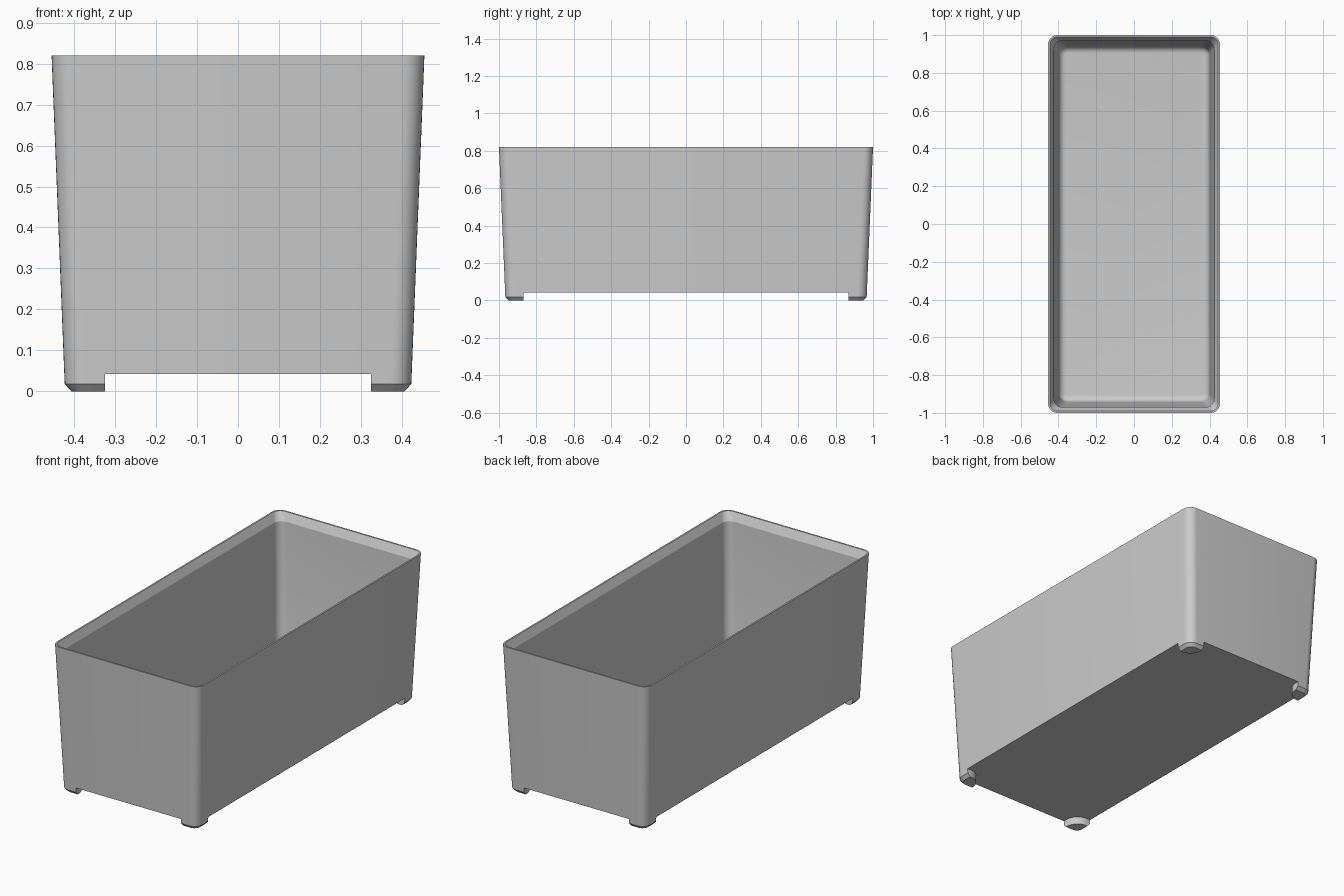
import bpy, bmesh, math

cube = bpy.data.objects.get("Cube")
if cube:
    bpy.data.objects.remove(cube, do_unlink=True)

grey = bpy.data.materials.new("light grey plastic")
grey.use_nodes = True
grey.diffuse_color = (0.6, 0.6, 0.6, 1)
grey.node_tree.nodes["Principled BSDF"].inputs["Base Color"].default_value = (0.6, 0.6, 0.6, 1)

TOP, BASE, CHAMFER = 0.82, 0.043, 0.018


def outer_size(z):
    """Half width and half length of the tapered shell at a height."""
    t = (TOP - z) / (TOP - CHAMFER)
    return 0.455 - 0.032 * t, 1.0 - 0.034 * t


def arc(cx, cy, r, start, steps=8):
    """Quarter circle, counter-clockwise."""
    return [(cx + r * math.cos(start + math.pi / 2 * i / steps),
             cy + r * math.sin(start + math.pi / 2 * i / steps)) for i in range(steps + 1)]


def rounded_rect(hx, hy, r):
    points = []
    for k, (sx, sy) in enumerate([(1, 1), (-1, 1), (-1, -1), (1, -1)]):
        points += arc(sx * (hx - r), sy * (hy - r), r, k * math.pi / 2)
    return points


def loft(name, sections):
    """Join matching outlines at successive heights and cap both ends."""
    bm = bmesh.new()
    rings = [[bm.verts.new((x, y, z)) for x, y in outline] for outline, z in sections]
    for a, b in zip(rings, rings[1:]):
        for i in range(len(a)):
            j = (i + 1) % len(a)
            bm.faces.new((a[i], a[j], b[j], b[i]))
    bm.faces.new(rings[0])
    bm.faces.new(rings[-1])
    bmesh.ops.recalc_face_normals(bm, faces=bm.faces)
    mesh = bpy.data.meshes.new(name)
    bm.to_mesh(mesh)
    bm.free()
    for poly in mesh.polygons:
        poly.use_smooth = True
    mesh.set_sharp_from_angle(angle=math.radians(20))
    mesh.materials.append(grey)
    obj = bpy.data.objects.new(name, mesh)
    bpy.context.collection.objects.link(obj)
    return obj


# Tapered shell: outside wall, rim, sloped lip, inside wall, filleted floor
def inset(z, d, r):
    hx, hy = outer_size(z)
    return rounded_rect(hx - d, hy - d, r)


WALL, FLOOR, FILLET, LIP = 0.028, 0.073, 0.035, 0.775
shell = [(inset(BASE, 0, 0.05), BASE), (inset(TOP, 0, 0.05), TOP),
         (inset(TOP, 0.009, 0.041), TOP), (inset(LIP, WALL, 0.045), LIP)]
for i in range(7):
    a = math.pi / 2 * i / 6
    d = FILLET * (1 - math.cos(a))
    z = FLOOR + FILLET * (1 - math.sin(a))
    shell.append((inset(z, WALL + d, 0.045 - d), z))
loft("box_shell", shell)


# Corner feet with chamfered soles and rounded inner corners
def foot_outline(z, d, sx, sy):
    hx, hy = outer_size(z)
    hx, hy, r = hx - d, hy - d, 0.05 - d
    ix, iy, ri = 0.325, 0.868, 0.075
    points = arc(hx - r, hy - r, r, 0) + [(ix, hy)]
    points += arc(ix + ri, iy + ri, ri, math.pi) + [(hx, iy)]
    return [(sx * x, sy * y) for x, y in points]


for side, sx in (("left", 1), ("right", -1)):
    for end, sy in (("front", -1), ("back", 1)):
        loft(f"{end}_{side}_foot", [(foot_outline(0, 0.016, sx, sy), 0),
                                    (foot_outline(CHAMFER, 0, sx, sy), CHAMFER),
                                    (foot_outline(BASE, 0, sx, sy), BASE)])
